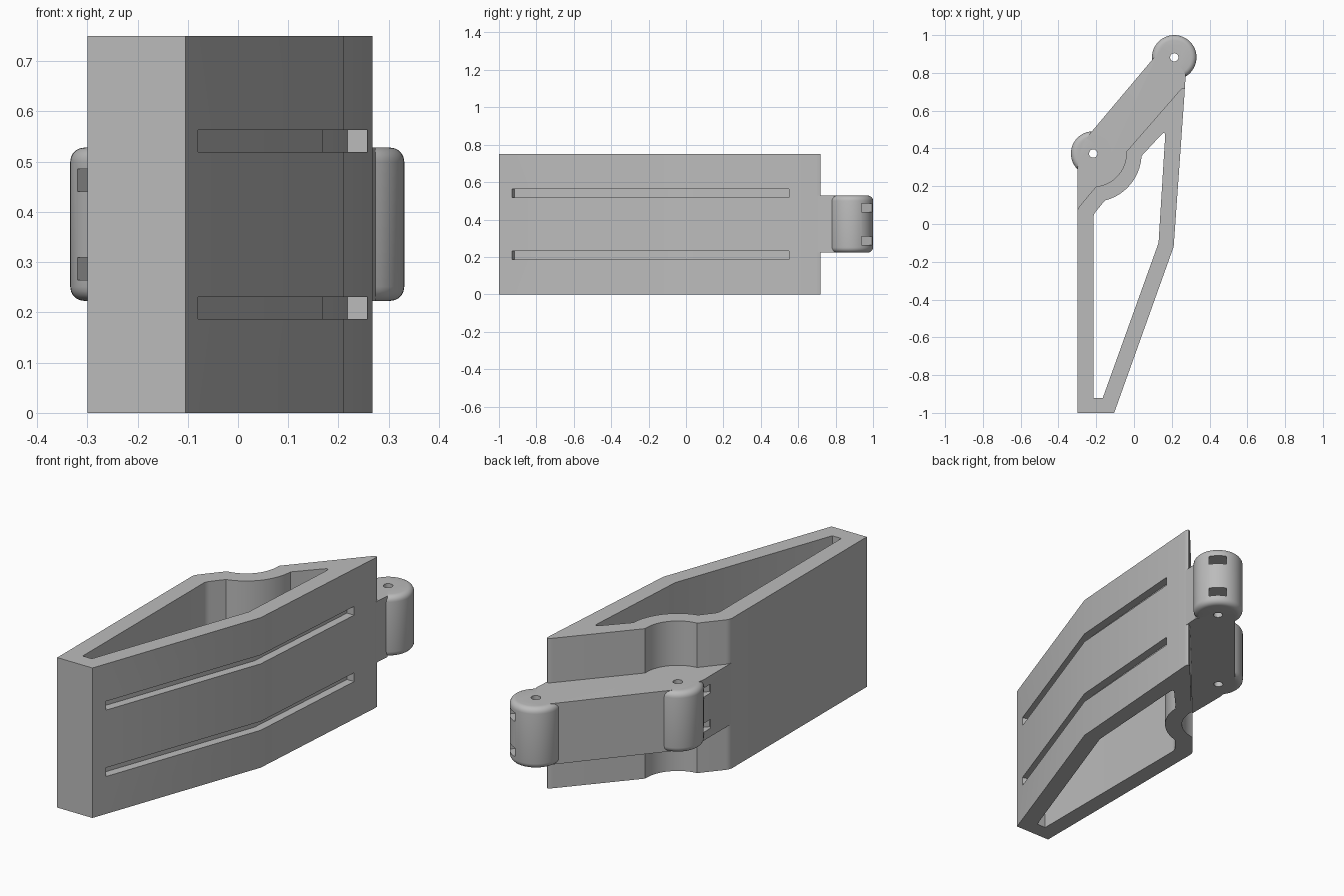
import bpy, bmesh, math
from mathutils import Vector

cube = bpy.data.objects.get("Cube")
if cube:
    bpy.data.objects.remove(cube, do_unlink=True)

grey = bpy.data.materials.new("plain grey")
grey.use_nodes = True
grey.diffuse_color = (0.5, 0.5, 0.5, 1)
grey.node_tree.nodes["Principled BSDF"].inputs["Base Color"].default_value = (0.5, 0.5, 0.5, 1)

HEIGHT = 0.75
ARM_LOW, ARM_HIGH = 0.223, 0.528
MID = HEIGHT / 2
PIN_A = Vector((-0.216, 0.373))
PIN_B = Vector((0.213, 0.882))
RADIUS = 0.118
AXIS = (PIN_B - PIN_A).normalized()
SIDE = Vector((-AXIS.y, AXIS.x))


def rounded(points, steps=6):
    """Outline from (x, y) or (x, y, t); t cuts the corner back by that length and rounds it."""
    out = []
    for i, p in enumerate(points):
        c = Vector(p[:2])
        if len(p) == 2:
            out.append(c)
            continue
        a = Vector(points[i - 1][:2])
        b = Vector(points[(i + 1) % len(points)][:2])
        a = c + (a - c).normalized() * p[2]
        b = c + (b - c).normalized() * p[2]
        for k in range(steps + 1):
            s = k / steps
            out.append(a * (1 - s) ** 2 + c * 2 * s * (1 - s) + b * s * s)
    return out


def arc(center, radius, start, end, steps=20):
    angles = [math.radians(start + (end - start) * k / steps) for k in range(steps + 1)]
    return [(center.x + radius * math.cos(a), center.y + radius * math.sin(a)) for a in angles]


def prism(name, outline, low, high):
    bm = bmesh.new()
    face = bm.faces.new([bm.verts.new((p[0], p[1], low)) for p in outline])
    top = bmesh.ops.extrude_face_region(bm, geom=[face])["geom"]
    verts = [v for v in top if isinstance(v, bmesh.types.BMVert)]
    bmesh.ops.translate(bm, verts=verts, vec=(0, 0, high - low))
    bmesh.ops.recalc_face_normals(bm, faces=bm.faces)
    mesh = bpy.data.meshes.new(name)
    bm.to_mesh(mesh)
    bm.free()
    mesh.materials.append(grey)
    obj = bpy.data.objects.new(name, mesh)
    bpy.context.collection.objects.link(obj)
    return obj


def apply(obj, mod):
    bpy.context.view_layer.objects.active = obj
    bpy.ops.object.modifier_apply(modifier=mod.name)


def combine(obj, other, operation):
    mod = obj.modifiers.new("combine", "BOOLEAN")
    mod.object, mod.operation, mod.solver = other, operation, "EXACT"
    apply(obj, mod)
    bpy.data.objects.remove(other, do_unlink=True)


def finish(obj):
    bpy.ops.object.select_all(action="DESELECT")
    obj.select_set(True)
    bpy.context.view_layer.objects.active = obj
    bpy.ops.object.shade_smooth_by_angle(angle=math.radians(25))


# Housing: tapered tube with a hollow curved back wall
housing = prism("housing", rounded(
    [(-0.30, -1), (-0.105, -1), (0.21, -0.12), (0.271, 0.74, 0.045)]
    + arc(PIN_A, 0.175, 3, -85) + [(-0.30, 0.08, 0.02)]), 0, HEIGHT)
cavity = prism("cavity_cutter", rounded(
    [(-0.215, -0.92), (-0.165, -0.92), (0.13, -0.10), (0.167, 0.497, 0.035)]
    + arc(PIN_A, 0.256, -3, -76) + [(-0.215, 0.05, 0.02)]), -0.1, HEIGHT + 0.1)
combine(housing, cavity, "DIFFERENCE")

# Two long blind grooves along the bent side wall
for z in (MID - 0.166, MID + 0.166):
    groove = prism("groove_cutter", [
        (-0.12, -0.916), (-0.04, -0.944), (0.26, -0.13),
        (0.31, 0.55), (0.218, 0.55), (0.168, -0.11)], z - 0.022, z + 0.022)
    combine(housing, groove, "DIFFERENCE")
finish(housing)

# Hinge arm: web filling the hollow behind the wall, reaching both barrels
arm = prism("hinge_arm", [
    (-0.30, 0.07), (-0.30, 0.29), PIN_A + SIDE * 0.081, PIN_B + SIDE * 0.081,
    PIN_B, (0.274, 0.79), (0.267, 0.69), (0.24, 0.68)]
    + arc(PIN_A, 0.195, 3, -85), ARM_LOW, ARM_HIGH)

# Rounded barrels
for pin in (PIN_A, PIN_B):
    barrel = prism("barrel", arc(pin, RADIUS, 0, 352.5, 47), ARM_LOW, ARM_HIGH)
    bevel = barrel.modifiers.new("round", "BEVEL")
    bevel.width, bevel.segments = 0.028, 5
    bevel.limit_method, bevel.angle_limit = "ANGLE", math.radians(40)
    apply(barrel, bevel)
    combine(arm, barrel, "UNION")

# Pin holes and paired slots in the outer end of each barrel
for pin, out in ((PIN_A, -AXIS), (PIN_B, AXIS)):
    combine(arm, prism("pin_cutter", arc(pin, 0.022, 0, 345, 23), 0, HEIGHT), "DIFFERENCE")
    near, far, half = pin + out * 0.04, pin + out * 0.16, SIDE * 0.042
    for z in (MID - 0.088, MID + 0.088):
        slot = prism("slot_cutter", [near - half, far - half, far + half, near + half],
                     z - 0.022, z + 0.022)
        combine(arm, slot, "DIFFERENCE")
finish(arm)
